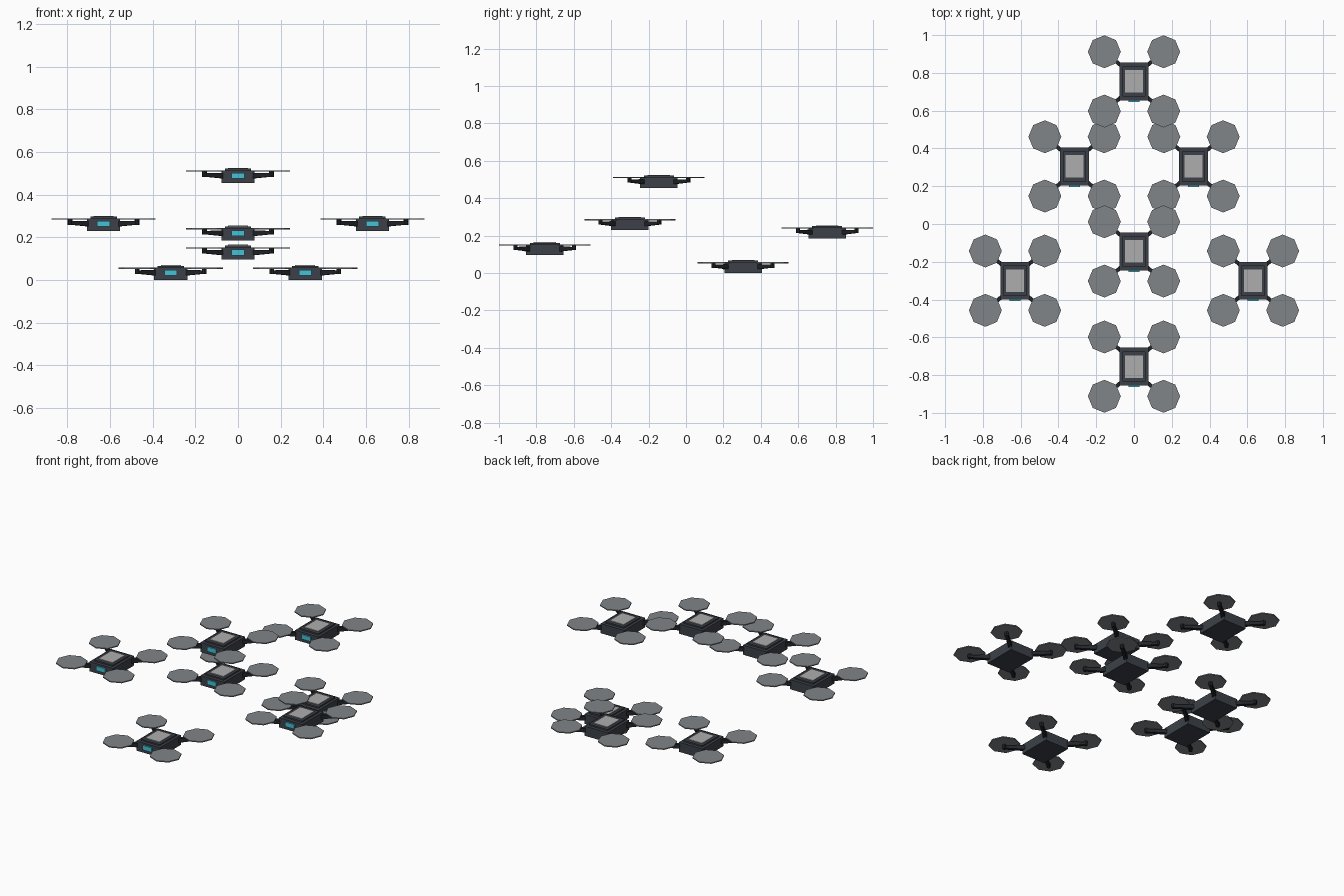
import bpy, math
from mathutils import Vector

if "Cube" in bpy.data.objects:
    bpy.data.objects.remove(bpy.data.objects["Cube"])


def mat(name, rgb):
    m = bpy.data.materials.new(name)
    m.diffuse_color = (*rgb, 1)
    m.use_nodes = True
    m.node_tree.nodes["Principled BSDF"].inputs["Base Color"].default_value = m.diffuse_color
    return m


SHELL = mat("charcoal shell", (0.045, 0.053, 0.065))
ARM = mat("black arm", (0.016, 0.019, 0.023))
ROTOR = mat("grey rotor", (0.215, 0.235, 0.25))
PANEL = mat("light panel", (0.42, 0.42, 0.42))
LENS = mat("teal lens", (0.06, 0.54, 0.68))


def make(name, verts, faces, material):
    me = bpy.data.meshes.new(name)
    me.from_pydata(verts, [], faces)
    me.materials.append(material)
    ob = bpy.data.objects.new(name, me)
    bpy.context.collection.objects.link(ob)
    return ob


def prism(name, base, bottom, top, material):
    """Join two matching loops of points into a closed solid."""
    n = len(bottom)
    faces = [tuple(reversed(range(n))), tuple(range(n, 2 * n))]
    faces += [(i, (i + 1) % n, n + (i + 1) % n, n + i) for i in range(n)]
    verts = [Vector(base) + Vector(p) for p in bottom + top]
    return make(name, verts, faces, material)


def rect(hx, hy, z, y=0):
    return [(-hx, y - hy, z), (hx, y - hy, z), (hx, y + hy, z), (-hx, y + hy, z)]


def ring(c, r, z, n=8):
    return [(c[0] + r * math.cos(2 * math.pi * i / n),
             c[1] + r * math.sin(2 * math.pi * i / n), z) for i in range(n)]


def drone(base):
    # Body, raised deck, top panel and front lens
    prism("body", base, rect(.078, .1, 0), rect(.078, .1, .058), SHELL)
    prism("deck", base, rect(.062, .08, .058), rect(.062, .08, .066), SHELL)
    prism("top_panel", base, rect(.047, .06, .066), rect(.047, .06, .07), PANEL)
    prism("front_lens", base, rect(.03, .006, .02, -.102),
          rect(.03, .006, .047, -.102), LENS)
    for sx in (-1, 1):
        for sy in (-1, 1):
            # Arm from body corner to motor, rising slightly
            hub = Vector((sx * .157, sy * .157, 0))
            start = Vector((sx * .066, sy * .082, 0))
            d = (hub - start).normalized()
            side = Vector((-d.y, d.x, 0))
            loops = []
            for p, w, lo, hi in ((start, .011, .02, .046), (hub, .008, .029, .045)):
                loops.append([p + side * (w * s) + Vector((0, 0, z))
                              for s, z in ((-1, lo), (1, lo), (1, hi), (-1, hi))])
            prism("arm", base, loops[0], loops[1], ARM)
            # Motor and eight-sided rotor disc
            prism("motor", base, ring(hub, .011, .028), ring(hub, .011, .052), ARM)
            prism("rotor", base, ring(hub, .087, .052), ring(hub, .087, .058), ROTOR)


# Formation of seven drones
for spot in ((0, .755, .185), (0, -.145, .455), (0, -.755, .095)):
    drone(spot)
for s in (-1, 1):
    drone((s * .315, .305, 0))
    drone((s * .63, -.3, .23))

# Make all face normals point outwards
import bmesh
for ob in bpy.context.collection.objects:
    bm = bmesh.new()
    bm.from_mesh(ob.data)
    bmesh.ops.recalc_face_normals(bm, faces=bm.faces)
    bm.to_mesh(ob.data)
    bm.free()
